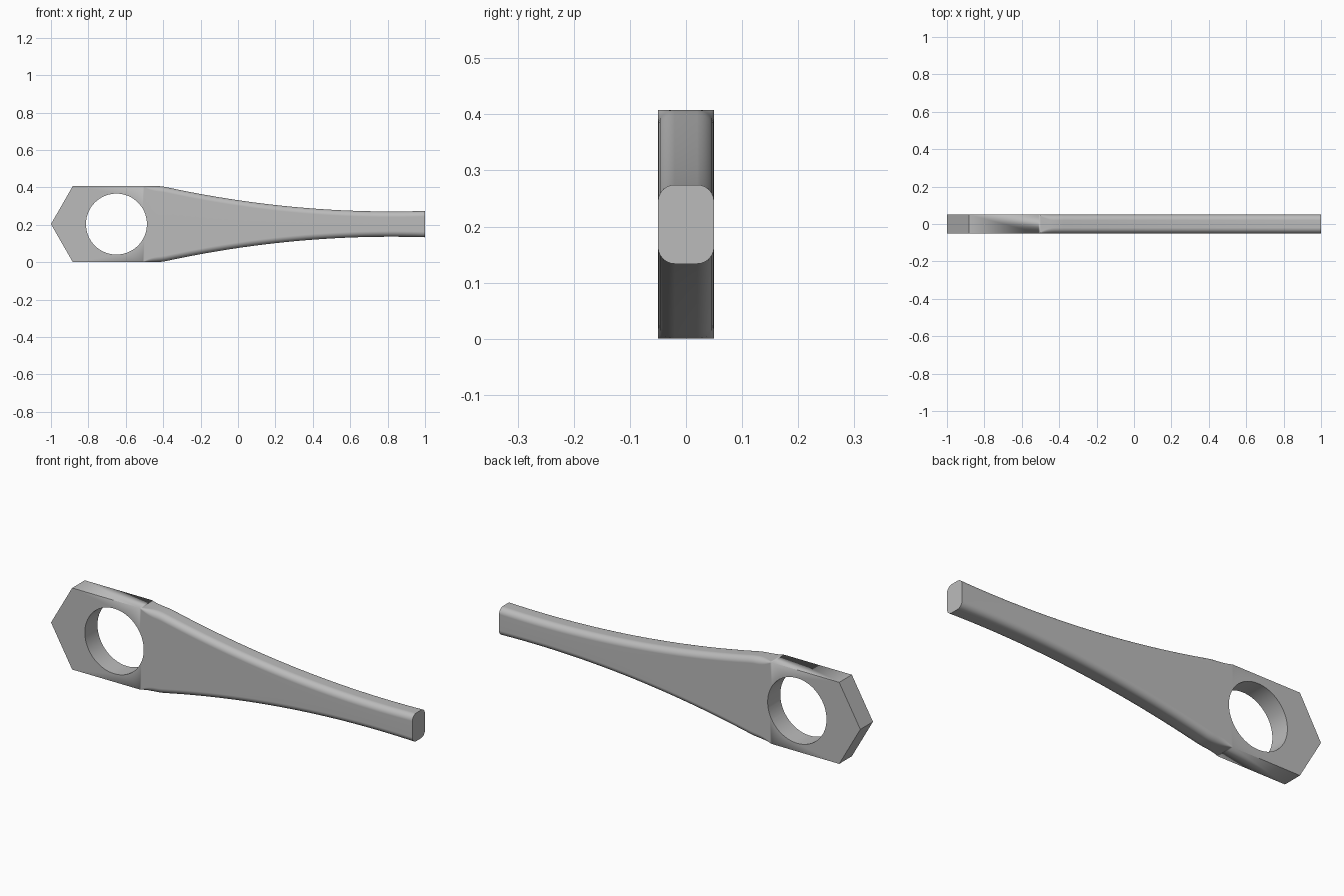
import bpy, bmesh, math

if "Cube" in bpy.data.objects:
    bpy.data.objects.remove(bpy.data.objects["Cube"], do_unlink=True)

HALF_W = 0.05      # half thickness along y
HEAD_H = 0.204     # half height of the head
MID_Z = HEAD_H
ROUND = 0.03       # handle edge radius
STEPS = 6          # segments per rounded corner


def half_height(x):
    """Handle outline: gentle parabola softly joined to the flat head."""
    if x < -0.5:
        return HEAD_H
    curve = 0.0675 + 0.0897 * (x - 0.82) ** 2
    blend = 0.008
    d = max(blend - abs(curve - HEAD_H), 0) / blend
    return min(curve, HEAD_H) - d * d * blend / 4


def edge_radius(x):
    """Rounding fades in where the handle leaves the head."""
    t = min(max((x + 0.51) / 0.09, 0), 1)
    return ROUND * t * (2 - t)


def section(bm, x, h, r):
    ring = []
    for corner, (sy, sz) in enumerate([(1, 1), (-1, 1), (-1, -1), (1, -1)]):
        for i in range(STEPS + 1):
            a = math.pi / 2 * (corner + i / STEPS)
            y = sy * (HALF_W - r) + r * math.cos(a)
            z = sz * max(h - r, 0) + r * math.sin(a)
            ring.append(bm.verts.new((x, y, MID_Z + z)))
    return ring


# Body: sections lofted from the pointed head to the handle end
bm = bmesh.new()
rings = [section(bm, -1, 0, 0), section(bm, -0.883, HEAD_H, 0)]
xs = [-0.51 + 0.01 * i for i in range(16)]
xs += [-0.36 + 1.36 * i / 34 for i in range(1, 35)]
rings += [section(bm, x, half_height(x), edge_radius(x)) for x in xs]
for a, b in zip(rings, rings[1:]):
    for i in range(len(a)):
        j = (i + 1) % len(a)
        bm.faces.new((a[i], a[j], b[j], b[i]))
bm.faces.new(rings[-1])
bmesh.ops.remove_doubles(bm, verts=bm.verts, dist=0.00001)
bmesh.ops.recalc_face_normals(bm, faces=bm.faces)
mesh = bpy.data.meshes.new("wrench_body")
bm.to_mesh(mesh)
bm.free()
body = bpy.data.objects.new("wrench_body", mesh)
bpy.context.collection.objects.link(body)

# Round hole through the head
bpy.ops.mesh.primitive_cylinder_add(vertices=72, radius=0.163, depth=0.4,
                                    location=(-0.65, 0, MID_Z),
                                    rotation=(math.pi / 2, 0, 0))
cutter = bpy.context.object
cutter.name = "hole_cutter"
cutter.hide_render = True
cut = body.modifiers.new("hole", "BOOLEAN")
cut.operation = "DIFFERENCE"
cut.solver = "EXACT"
cut.object = cutter
bpy.ops.object.select_all(action="DESELECT")
body.select_set(True)
bpy.context.view_layer.objects.active = body
bpy.ops.object.modifier_apply(modifier="hole")
bpy.data.objects.remove(cutter, do_unlink=True)

# Plain grey finish
grey = bpy.data.materials.new("grey_metal")
grey.use_nodes = True
colour = (0.5, 0.5, 0.5, 1)
grey.diffuse_color = colour
grey.node_tree.nodes["Principled BSDF"].inputs["Base Color"].default_value = colour
body.data.materials.clear()
body.data.materials.append(grey)
for face in body.data.polygons:
    face.material_index = 0

bpy.ops.object.shade_smooth_by_angle(angle=math.radians(30))
normals = body.modifiers.new("flat_sides", "WEIGHTED_NORMAL")
normals.keep_sharp = True
